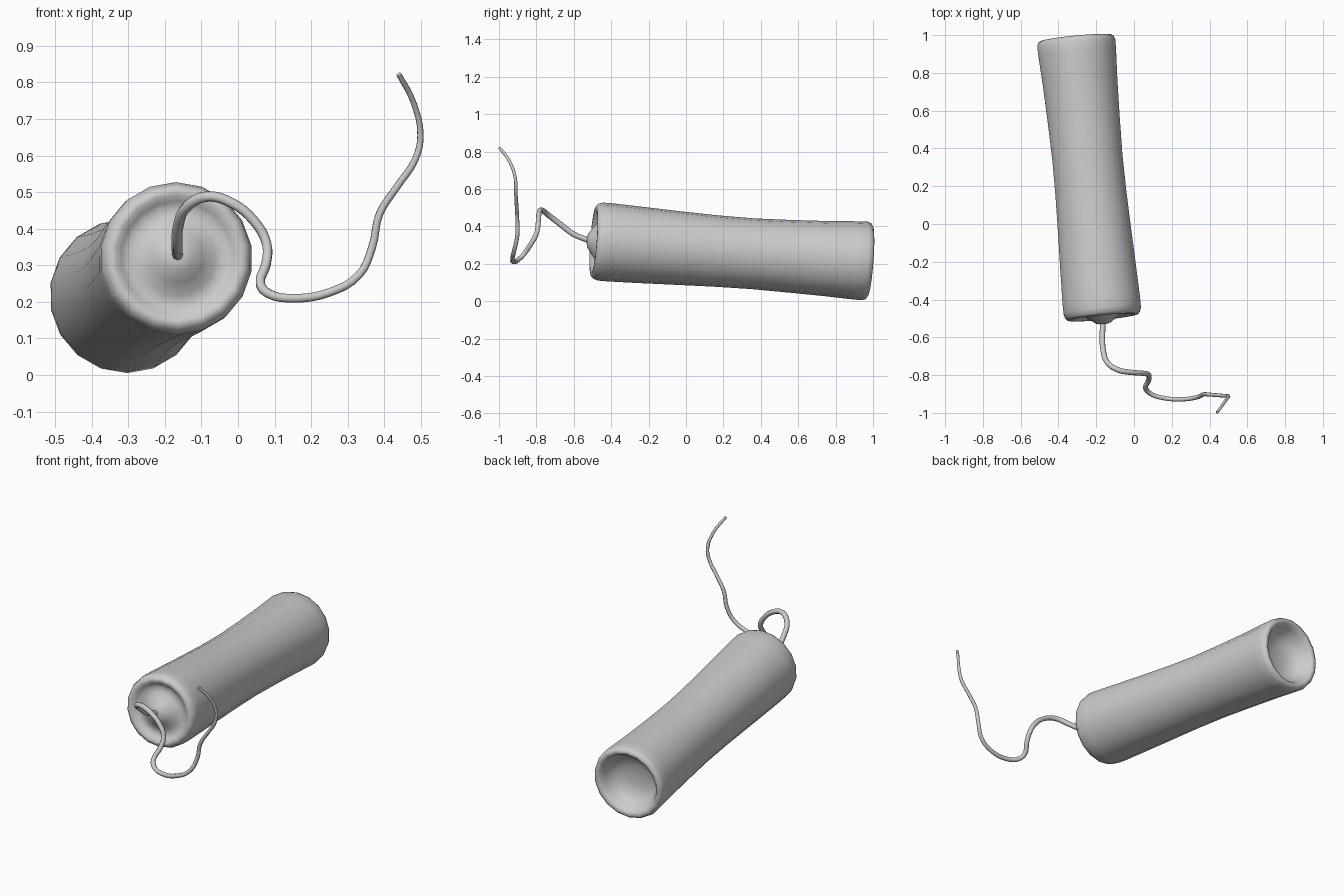
import bpy, bmesh, math
from mathutils import Vector

if "Cube" in bpy.data.objects:
    bpy.data.objects.remove(bpy.data.objects["Cube"])

SIDES = 18
front = Vector((-0.165, -0.49, 0.322))
back = Vector((-0.308, 0.984, 0.214))
length = (back - front).length
axis = (back - front).normalized()
side = axis.cross(Vector((0, 0, 1))).normalized()
up = side.cross(axis)

# Lathed tube: (distance along axis, radius), from front nub to back hollow
profile = [(-0.040, 0.018), (-0.034, 0.04), (-0.012, 0.07), (0.015, 0.105),
           (0.022, 0.135), (0.012, 0.155), (-0.004, 0.172), (-0.004, 0.188),
           (0.010, 0.202), (0.035, 0.209), (0.09, 0.209), (0.25, 0.204),
           (0.45, 0.197), (0.65, 0.191), (0.85, 0.189), (1.05, 0.194),
           (1.25, 0.201), (1.40, 0.209), (length - 0.03, 0.211),
           (length - 0.008, 0.204), (length, 0.19), (length - 0.008, 0.174),
           (length - 0.03, 0.16), (length - 0.07, 0.142),
           (length - 0.095, 0.11), (length - 0.11, 0.06)]


def sag(t):
    # Slight bow of the tube's middle
    return -0.006 * math.sin(math.pi * min(max(t / length, 0), 1))


bm = bmesh.new()
rings = []
for t, r in profile:
    c = front + axis * t + up * sag(t)
    rings.append([bm.verts.new(c + r * (math.cos(a) * up + math.sin(a) * side))
                  for a in (2 * math.pi * i / SIDES for i in range(SIDES))])
for a, b in zip(rings, rings[1:]):
    for i in range(SIDES):
        j = (i + 1) % SIDES
        bm.faces.new((a[i], a[j], b[j], b[i]))
bm.faces.new(rings[0])
bm.faces.new(rings[-1])
bmesh.ops.recalc_face_normals(bm, faces=bm.faces)
for f in bm.faces:
    f.smooth = True
mesh = bpy.data.meshes.new("tube_body")
bm.to_mesh(mesh)
bm.free()
bpy.context.collection.objects.link(bpy.data.objects.new("tube_body", mesh))

# Wavy tapering fuse
path = [(-0.165, -0.51, 0.322), (-0.167, -0.60, 0.358), (-0.163, -0.67, 0.41),
        (-0.14, -0.735, 0.46), (-0.085, -0.772, 0.488), (-0.02, -0.785, 0.472),
        (0.045, -0.79, 0.42), (0.078, -0.80, 0.36), (0.077, -0.83, 0.305),
        (0.061, -0.868, 0.25), (0.085, -0.897, 0.222), (0.15, -0.92, 0.21),
        (0.25, -0.928, 0.226), (0.33, -0.918, 0.273), (0.367, -0.902, 0.35),
        (0.387, -0.902, 0.44), (0.435, -0.906, 0.515), (0.485, -0.91, 0.59),
        (0.499, -0.912, 0.655), (0.48, -0.942, 0.745), (0.44, -0.997, 0.822)]
curve = bpy.data.curves.new("fuse", "CURVE")
curve.dimensions = "3D"
curve.bevel_depth = 0.014
curve.bevel_resolution = 2
curve.resolution_u = 4
curve.use_fill_caps = True
spline = curve.splines.new("BEZIER")
spline.bezier_points.add(len(path) - 1)
for i, (p, co) in enumerate(zip(spline.bezier_points, path)):
    p.co = co
    p.handle_left_type = p.handle_right_type = "AUTO"
    p.radius = 1.05 - 0.5 * (i / (len(path) - 1)) ** 2
fuse = bpy.data.objects.new("fuse", curve)
bpy.context.collection.objects.link(fuse)
bpy.context.view_layer.objects.active = fuse
fuse.select_set(True)
bpy.ops.object.convert(target="MESH")
bpy.ops.object.shade_smooth_by_angle(angle=math.radians(60))
